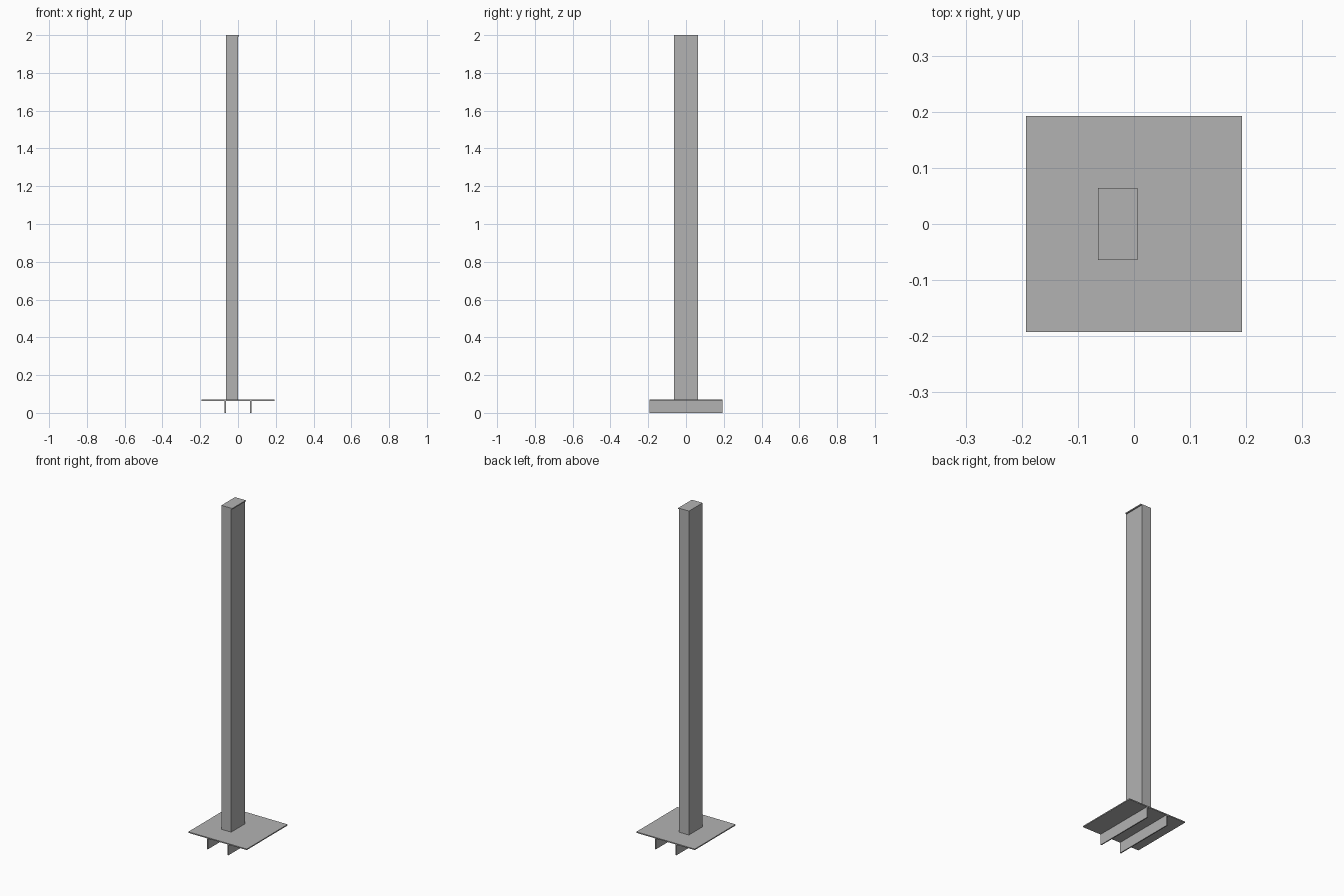
import bpy

cube = bpy.data.objects.get("Cube")
if cube:
    bpy.data.objects.remove(cube, do_unlink=True)

# One plate thickness is the unit that every part is a multiple of
U = 2 / 312

steel = bpy.data.materials.new("plain_grey")
steel.use_nodes = True
grey = (0.45, 0.45, 0.45, 1)
steel.diffuse_color = grey
steel.node_tree.nodes["Principled BSDF"].inputs["Base Color"].default_value = grey


def box(name, x, y, z):
    """Add a box spanning the given (low, high) ranges, in plate thicknesses."""
    spans = (x, y, z)
    bpy.ops.mesh.primitive_cube_add(size=1, location=[(a + b) / 2 * U for a, b in spans])
    obj = bpy.context.object
    obj.name = obj.data.name = name
    obj.scale = [(b - a) * U for a, b in spans]
    bpy.ops.object.transform_apply(location=False, rotation=False, scale=True)
    obj.data.materials.append(steel)
    return obj


# Two ribs under the base, running front to back
box("left_rib", (10, 11), (-30, 30), (0, 10))
box("right_rib", (-11, -10), (-30, 30), (0, 10))

# Square base plate
box("base_plate", (-30, 30), (-30, 30), (10, 11))

# Upright post, set to one side, with a cap that overhangs its left face
box("post", (-10, 0), (-10, 10), (11, 311))
box("post_cap", (-10, 1), (-10, 10), (311, 312))
